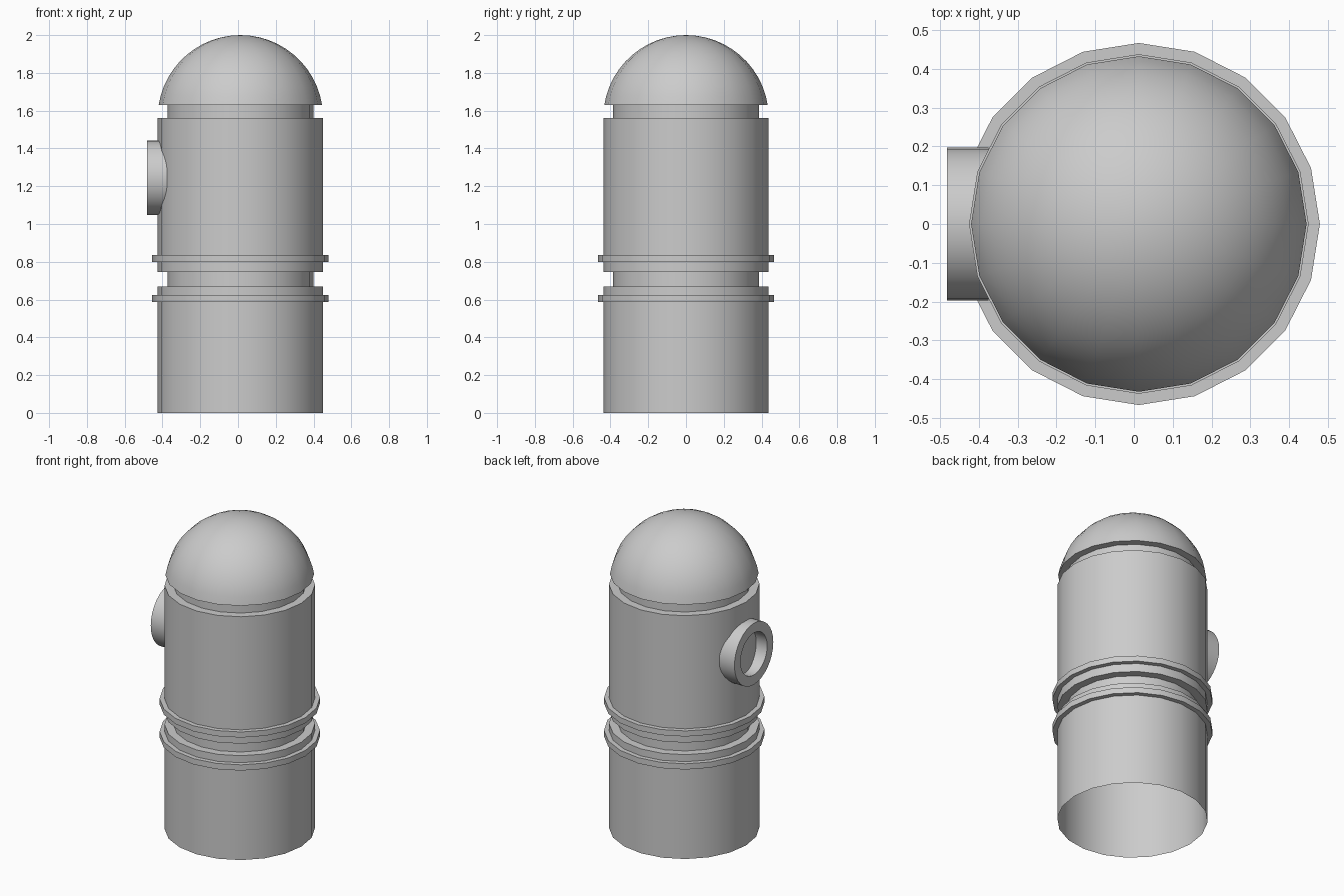
import bpy, bmesh, math
from mathutils import Matrix

if "Cube" in bpy.data.objects:
    bpy.data.objects.remove(bpy.data.objects["Cube"])

CX = 0.0125   # the round body sits slightly right of centre because of the side spout
SEG = 20


def lathe(name, profile, segments, matrix):
    """Spin (radius, height) points about z; a zero radius becomes a pole."""
    bm = bmesh.new()
    rings = []
    for r, z in profile:
        n = 1 if r == 0 else segments
        rings.append([bm.verts.new((r * math.cos(2 * math.pi * i / segments),
                                    r * math.sin(2 * math.pi * i / segments), z))
                      for i in range(n)])
    for a, b in zip(rings, rings[1:]):
        for i in range(segments):
            j = (i + 1) % segments
            if len(b) == 1:
                bm.faces.new((a[i], a[j], b[0]))
            else:
                bm.faces.new((a[i], a[j], b[j], b[i]))
    bm.transform(matrix)
    mesh = bpy.data.meshes.new(name)
    bm.to_mesh(mesh)
    bm.free()
    obj = bpy.data.objects.new(name, mesh)
    bpy.context.collection.objects.link(obj)
    bpy.ops.object.select_all(action='DESELECT')
    obj.select_set(True)
    bpy.context.view_layer.objects.active = obj
    bpy.ops.object.shade_smooth_by_angle(angle=math.radians(30))
    return obj


R, RING, NECK = 0.438, 0.467, 0.387
upright = Matrix.Translation((CX, 0, 0))

# Post body, open at the bottom: lower drum, groove, upper drum, top neck
lathe("post_body", [
    (R, 0), (R, 0.588), (RING, 0.588), (RING, 0.625), (R, 0.625),
    (R, 0.67), (NECK, 0.67), (NECK, 0.747), (R, 0.747),
    (R, 0.80), (RING, 0.80), (RING, 0.836), (R, 0.836),
    (R, 1.562), (NECK, 1.562), (NECK, 1.63)], SEG, upright)

# Dome cap: sphere sliced just above its equator, with a flat underside
start = math.asin((1.63 - 1.562) / R)
steps = 12
dome = [(NECK, 1.63)]
for k in range(steps):
    a = start + (math.pi / 2 - start) * k / steps
    dome.append((R * math.cos(a), 1.562 + R * math.sin(a)))
dome.append((0, 2.0))
lathe("dome_cap", dome, SEG, upright)

# Side spout: short hollow collar pointing to -x
sideways = Matrix.Translation((0, 0, 1.245)) @ Matrix.Rotation(-math.pi / 2, 4, 'Y')
lathe("side_spout", [(0.197, 0.375), (0.197, 0.482), (0.135, 0.482), (0.135, 0.39)],
      32, sideways)
